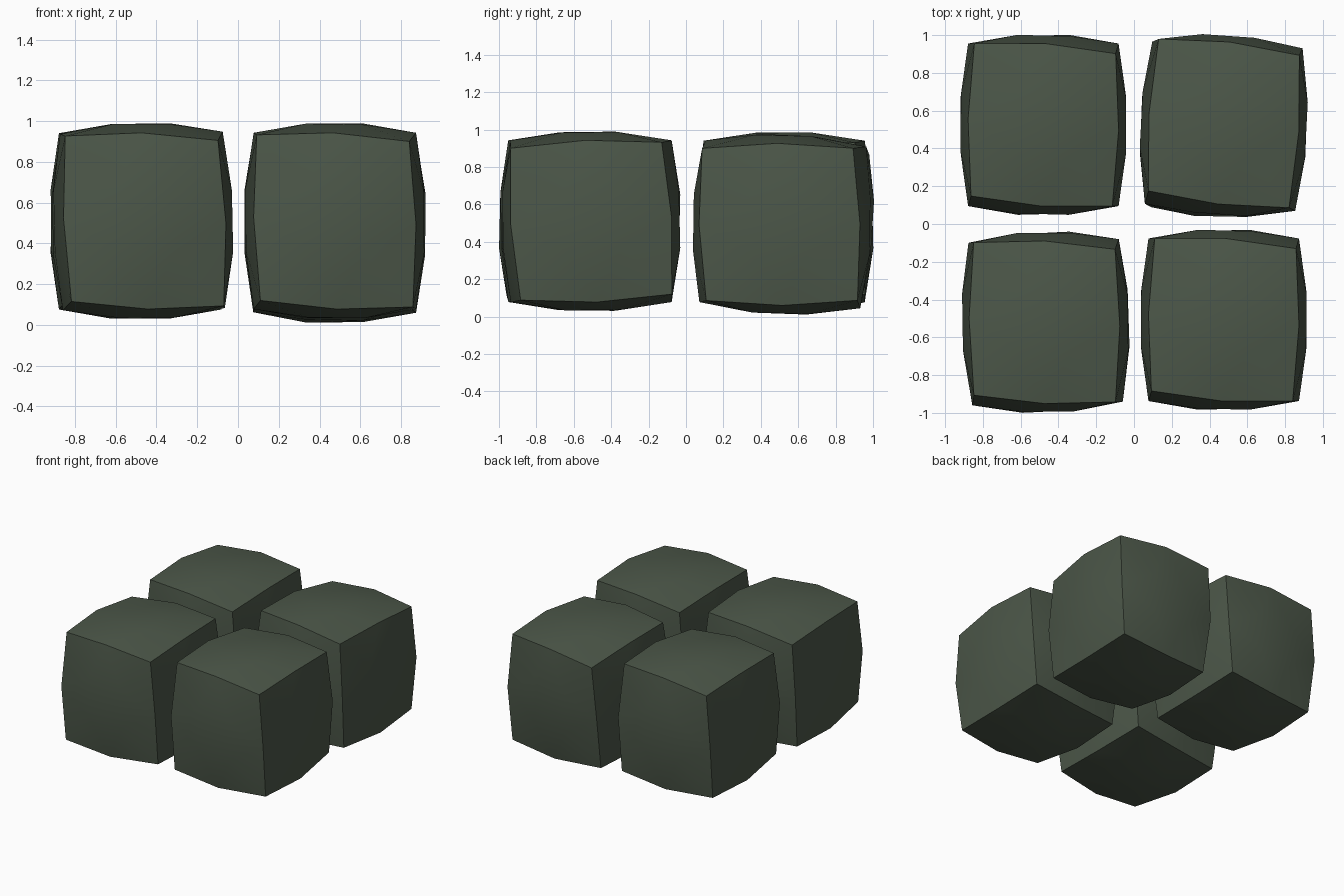
import bpy, bmesh
from math import radians
from mathutils import Euler, Vector

if "Cube" in bpy.data.objects:
    bpy.data.objects.remove(bpy.data.objects["Cube"])

green = bpy.data.materials.new("dark_moss_green")
green.diffuse_color = (0.072, 0.095, 0.066, 1)
green.use_nodes = True
green.node_tree.nodes["Principled BSDF"].inputs["Base Color"].default_value = green.diffuse_color

HALF = Vector((0.374, 0.404, 0.406))   # half size at the corners


def puffy_block(name, centre, tilt):
    """Pillow-sided block: every face bulges, every edge bends at its middle."""
    bm = bmesh.new()
    bmesh.ops.create_cube(bm, size=2)
    outer = list(bm.edges)
    # raised centre panel on each face
    bmesh.ops.inset_individual(bm, faces=list(bm.faces), thickness=0.63,
                               depth=0.17, use_even_offset=True)
    # bend each cube edge outward at its midpoint and keep it crisp
    for e in outer:
        _, v = bmesh.utils.edge_split(e, e.verts[0], 0.5)
        v.co *= 1.065
        for le in v.link_edges:
            le.smooth = False
    # size, slight twist, then the block's own tilt
    rot = Euler([radians(a) for a in tilt]).to_matrix()
    for v in bm.verts:
        x, y, z = v.co
        v.co = rot @ Vector((HALF.x * x + 0.009 * y * z,
                             HALF.y * y - 0.027 * x * z,
                             HALF.z * z + 0.016 * x * y))
    for f in bm.faces:
        f.smooth = True
    bmesh.ops.recalc_face_normals(bm, faces=bm.faces)
    me = bpy.data.meshes.new(name)
    bm.to_mesh(me)
    bm.free()
    me.materials.append(green)
    ob = bpy.data.objects.new(name, me)
    ob.location = centre
    bpy.context.collection.objects.link(ob)


# four blocks in a two by two layout
puffy_block("block_back_left", (-0.48, 0.525, 0.508), (0, 0, 0))
puffy_block("block_back_right", (0.475, 0.518, 0.493), (-2.2, 0, -2.6))
puffy_block("block_front_left", (-0.468, -0.52, 0.51), (0, -0.8, 1.4))
puffy_block("block_front_right", (0.475, -0.507, 0.51), (0, 0, 0))
